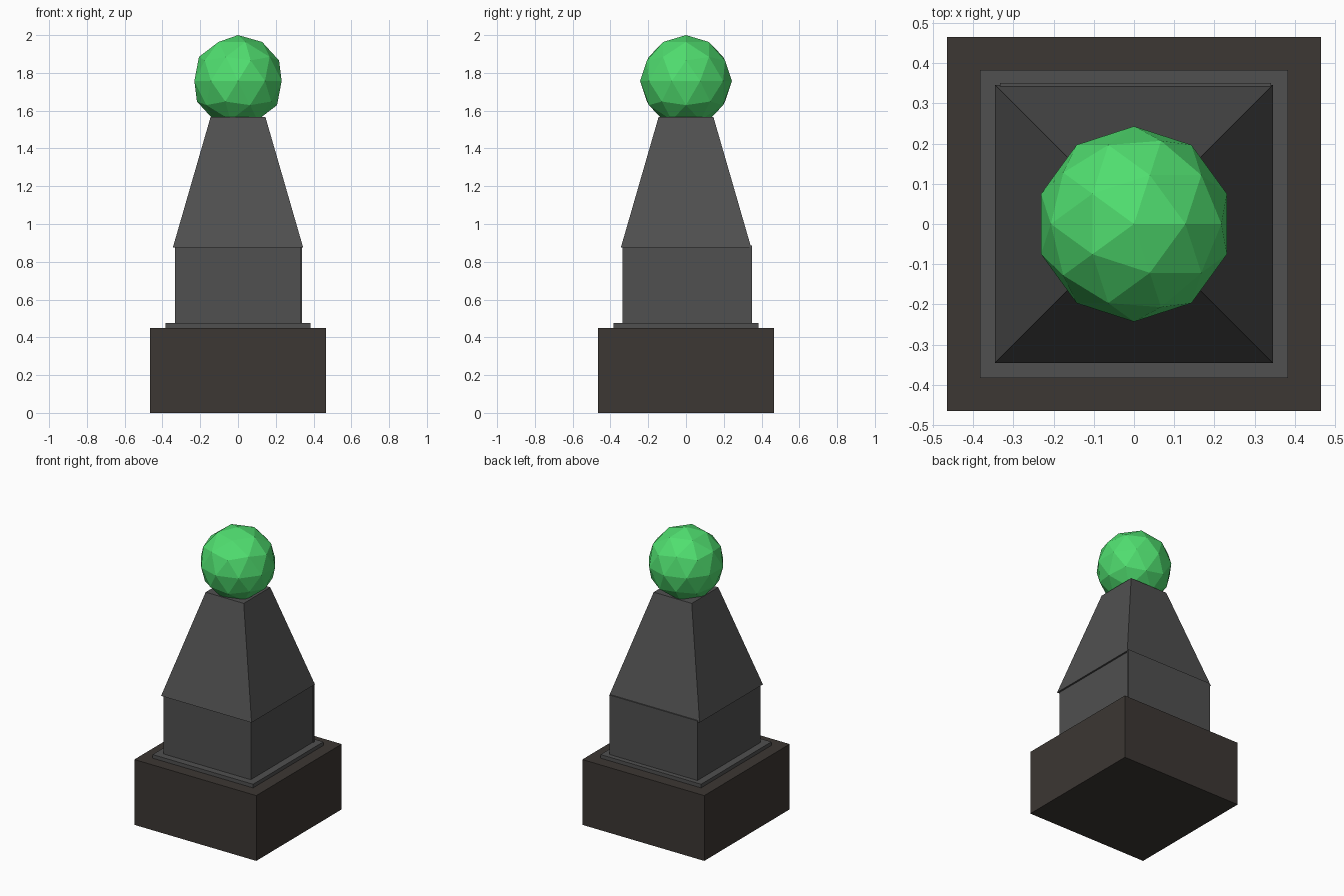
import bpy
import bmesh

if "Cube" in bpy.data.objects:
    bpy.data.objects.remove(bpy.data.objects["Cube"])


def material(name, color):
    mat = bpy.data.materials.new(name)
    mat.diffuse_color = (*color, 1.0)
    mat.use_nodes = True
    mat.node_tree.nodes["Principled BSDF"].inputs["Base Color"].default_value = mat.diffuse_color
    return mat


def finish(name, bm, mat):
    mesh = bpy.data.meshes.new(name)
    bmesh.ops.recalc_face_normals(bm, faces=bm.faces)
    bm.to_mesh(mesh)
    bm.free()
    mesh.materials.append(mat)
    obj = bpy.data.objects.new(name, mesh)
    bpy.context.collection.objects.link(obj)
    return obj


def block(name, x0, x1, y0, y1, z0, z1, mat, taper=1.0):
    """Box between the given limits; taper scales its top about the z axis."""
    bm = bmesh.new()
    bmesh.ops.create_cube(bm, size=1)
    for v in bm.verts:
        top = v.co.z > 0
        s = taper if top else 1.0
        v.co = ((x1 if v.co.x > 0 else x0) * s,
                (y1 if v.co.y > 0 else y0) * s,
                z1 if top else z0)
    return finish(name, bm, mat)


base_mat = material("dark_base", (0.045, 0.038, 0.033))
stone_mat = material("dark_stone", (0.08, 0.08, 0.08))
green_mat = material("green", (0.08, 0.73, 0.16))

# Base block and thin step
block("base", -0.465, 0.465, -0.465, 0.465, 0.0, 0.45, base_mat)
block("step", -0.383, 0.383, -0.383, 0.383, 0.45, 0.475, stone_mat)

# Square shaft with a slightly proud back panel
block("shaft", -0.333, 0.333, -0.336, 0.336, 0.475, 0.875, stone_mat)
block("back_panel", -0.333, 0.34, 0.336, 0.35, 0.475, 0.885, stone_mat)

# Tapered upper body
block("tapered_top", -0.345, 0.345, -0.345, 0.345, 0.875, 1.567, stone_mat,
      taper=0.145 / 0.345)

# Faceted ball, sunk into the top
bm = bmesh.new()
bmesh.ops.create_icosphere(bm, subdivisions=2, radius=0.243)
bmesh.ops.translate(bm, verts=bm.verts, vec=(0, 0, 1.757))
finish("ball", bm, green_mat)
